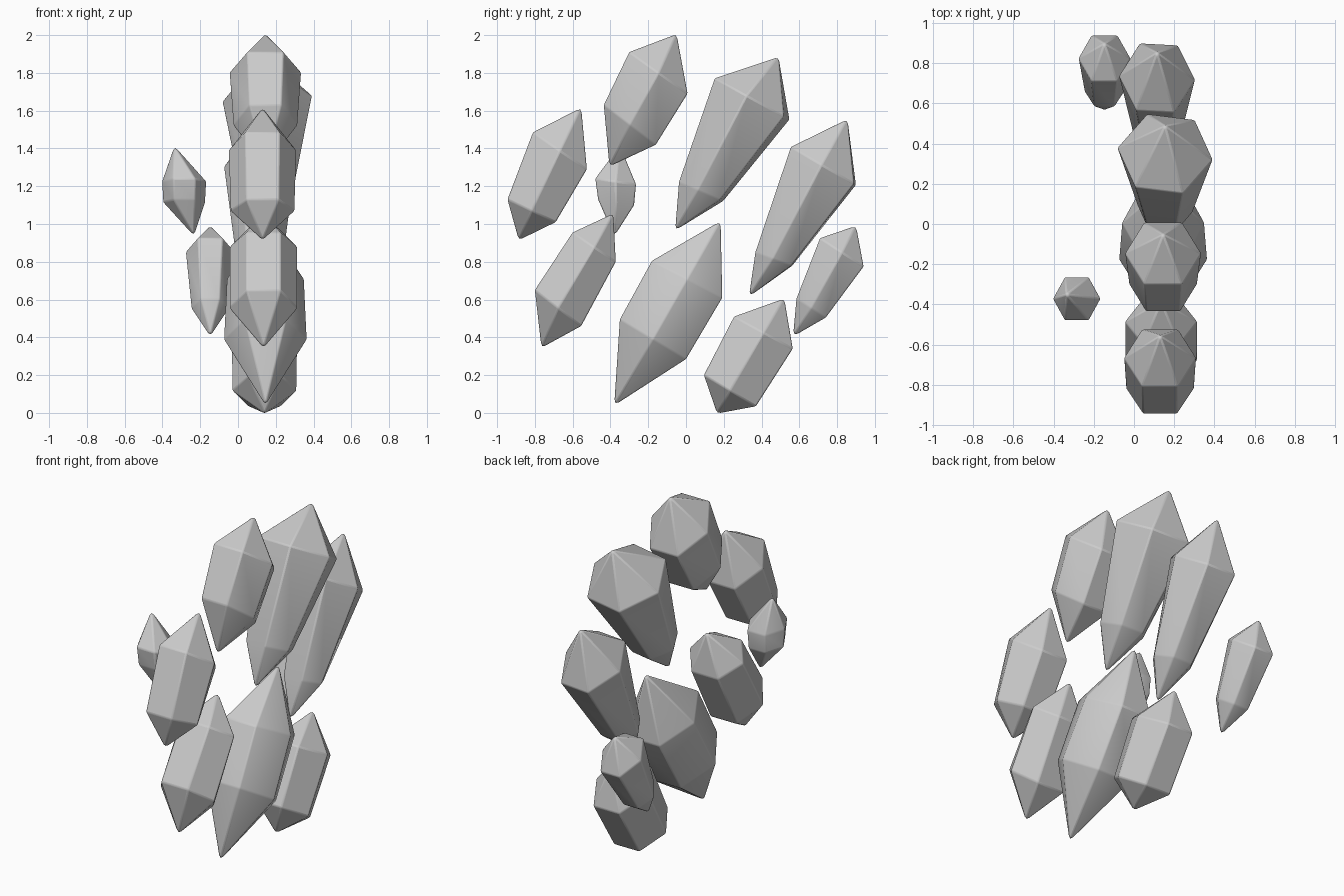
import bpy, bmesh
from math import sin, cos, radians
from mathutils import Vector

if "Cube" in bpy.data.objects:
    bpy.data.objects.remove(bpy.data.objects["Cube"])


def ring(bm, x, rx, rear, front, twist):
    """Slanted hexagon: rear/front are its (y, z) extremes, rx its half width."""
    a, b = Vector((x, *rear)), Vector((x, *front))
    mid, half = (a + b) / 2, (b - a) / 2 / sin(radians(60))
    verts = []
    for i in range(6):
        t = radians(60 * i + twist)
        verts.append(bm.verts.new(mid + Vector((rx * cos(t), 0, 0)) + half * sin(t)))
    return verts


def crystal(name, x, rx, tip, upper, lower, base, lean=0, twist=0):
    """Double-ended crystal: tip, two hexagon rings, base point."""
    bm = bmesh.new()
    top = bm.verts.new((x - lean, *tip))
    bot = bm.verts.new((x + lean, *base))
    up = ring(bm, x, rx[0], *upper, twist)
    lo = ring(bm, x, rx[1], *lower, twist)
    for i in range(6):
        j = (i + 1) % 6
        bm.faces.new((top, up[i], up[j]))
        bm.faces.new((up[i], lo[i], lo[j], up[j]))
        bm.faces.new((bot, lo[j], lo[i]))
    bmesh.ops.recalc_face_normals(bm, faces=bm.faces)
    mesh = bpy.data.meshes.new(name)
    bm.to_mesh(mesh)
    bm.free()
    ob = bpy.data.objects.new(name, mesh)
    bpy.context.collection.objects.link(ob)
    # softly worn edges
    bev = ob.modifiers.new("worn_edges", 'BEVEL')
    bev.width, bev.segments = 0.007, 2
    bev.limit_method = 'ANGLE'
    bev.angle_limit = radians(15)
    for p in mesh.polygons:
        p.use_smooth = True
    bpy.context.view_layer.objects.active = ob
    ob.select_set(True)
    bpy.ops.object.shade_smooth_by_angle(angle=radians(30))
    ob.select_set(False)


# upper row
crystal("crystal_upper_front", 0.13, (0.18, 0.17), (-0.555, 1.615),
        ((-0.81, 1.485), (-0.525, 1.29)), ((-0.945, 1.13), (-0.69, 1.01)), (-0.885, 0.915))
crystal("crystal_top", 0.145, (0.19, 0.17), (-0.05, 2.005),
        ((-0.30, 1.91), (0.008, 1.69)), ((-0.435, 1.63), (-0.16, 1.42)), (-0.405, 1.305))
crystal("crystal_upper_large", 0.155, (0.24, 0.14), (0.49, 1.885),
        ((0.165, 1.765), (0.535, 1.56)), ((-0.03, 1.22), (0.19, 1.125)), (-0.058, 0.965), twist=-8)
crystal("crystal_upper_back", 0.115, (0.19, 0.125), (0.855, 1.555),
        ((0.56, 1.405), (0.895, 1.21)), ((0.37, 0.85), (0.56, 0.78)), (0.333, 0.615), twist=-3)

# lower row
crystal("crystal_lower_front", 0.135, (0.18, 0.18), (-0.385, 1.055),
        ((-0.60, 0.955), (-0.372, 0.80)), ((-0.80, 0.65), (-0.555, 0.46)), (-0.765, 0.345))
crystal("crystal_lower_large", 0.145, (0.205, 0.22), (0.183, 1.015),
        ((-0.18, 0.805), (0.192, 0.61)), ((-0.35, 0.495), (0.0, 0.285)), (-0.38, 0.04))
crystal("crystal_lowest", 0.14, (0.175, 0.17), (0.52, 0.605),
        ((0.255, 0.51), (0.565, 0.34)), ((0.095, 0.20), (0.37, 0.035)), (0.165, -0.003))

# offset small crystals
crystal("crystal_lower_back", -0.147, (0.13, 0.1), (0.90, 0.99),
        ((0.71, 0.925), (0.94, 0.775)), ((0.585, 0.605), (0.74, 0.505)), (0.567, 0.405))
crystal("crystal_small_side", -0.285, (0.118, 0.112), (-0.35, 1.415),
        ((-0.48, 1.24), (-0.265, 1.21)), ((-0.465, 1.13), (-0.275, 1.10)), (-0.38, 0.935), lean=0.052)
